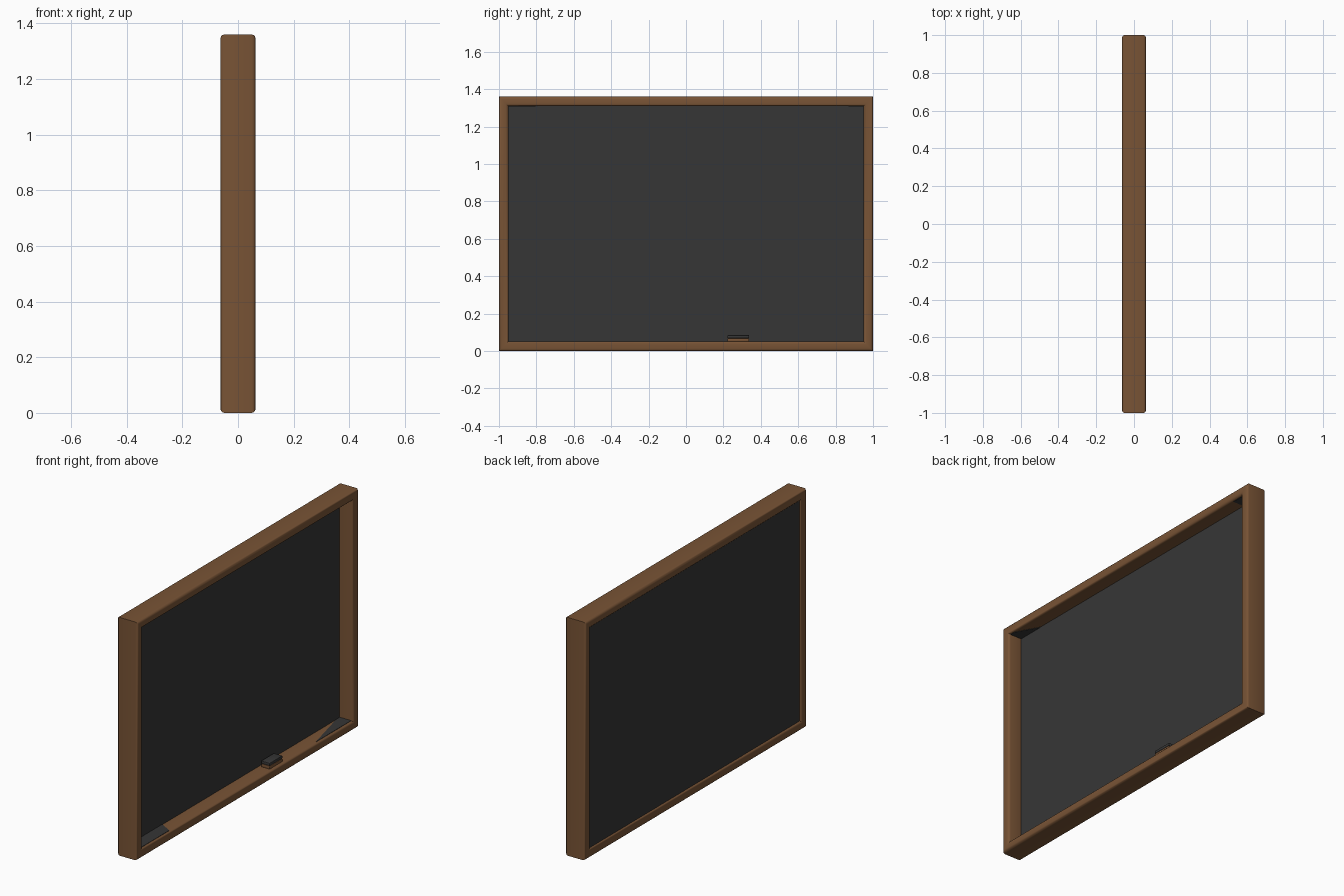
import bpy, bmesh, math

if "Cube" in bpy.data.objects:
    bpy.data.objects.remove(bpy.data.objects["Cube"], do_unlink=True)

HALF_W, HALF_H, HALF_D = 1.0, 0.68, 0.063   # y, z and x half sizes
RAIL = 0.05                                 # width of the frame rails
ROUND = 0.014                               # rounding of the rail edges
FACE_X, BACK_X = -0.023, -0.052             # writing panel front and back


def material(name, colour):
    mat = bpy.data.materials.new(name)
    mat.use_nodes = True
    mat.diffuse_color = (*colour, 1)
    mat.node_tree.nodes["Principled BSDF"].inputs["Base Color"].default_value = (*colour, 1)
    return mat


wood = material("brown wood", (0.19, 0.088, 0.036))
slate = material("dark slate", (0.037, 0.037, 0.037))


def finish(name, bm, mat):
    bmesh.ops.recalc_face_normals(bm, faces=bm.faces[:])
    mesh = bpy.data.meshes.new(name)
    bm.to_mesh(mesh)
    bm.free()
    mesh.materials.append(mat)
    mesh.shade_smooth()
    mesh.set_sharp_from_angle(angle=math.radians(40))
    obj = bpy.data.objects.new(name, mesh)
    bpy.context.collection.objects.link(obj)
    return obj


def box(name, low, high, mat, bevel=0):
    bm = bmesh.new()
    bmesh.ops.create_cube(bm, size=1)
    for v in bm.verts:
        v.co = [a + (c + 0.5) * (b - a) for a, b, c in zip(low, high, v.co)]
    if bevel:
        bmesh.ops.bevel(bm, geom=bm.edges[:], offset=bevel, segments=2,
                        profile=0.5, affect='EDGES')
    return finish(name, bm, mat)


# Mitred frame: a rounded rail profile carried round the four corners
profile = []
for i, (sd, sx) in enumerate([(1, 1), (-1, 1), (-1, -1), (1, -1)]):
    for step in range(4):
        a = math.radians(90 * i + 30 * step)
        d = RAIL / 2 + sd * (RAIL / 2 - ROUND) + ROUND * math.cos(a)
        x = sx * (HALF_D - ROUND) + ROUND * math.sin(a)
        profile.append((d, x))

bm = bmesh.new()
rings = [[bm.verts.new((x, sy * (HALF_W - d), HALF_H + sz * (HALF_H - d)))
          for d, x in profile]
         for sy, sz in [(-1, -1), (1, -1), (1, 1), (-1, 1)]]
for k in range(4):
    a, b = rings[k], rings[(k + 1) % 4]
    for j in range(len(profile)):
        n = (j + 1) % len(profile)
        bm.faces.new((a[j], a[n], b[n], b[j]))
finish("frame", bm, wood)

# Writing panel, set deep from the front and shallow from the back
box("writing_panel", (BACK_X, RAIL - HALF_W, RAIL),
    (FACE_X, HALF_W - RAIL, 2 * HALF_H - RAIL), slate)


# Thin dark corner plates on the inside of the top and bottom rails
def corner_plate(name, side, top, front_len, back_len):
    end = HALF_W - RAIL
    z = 2 * HALF_H - RAIL if top else RAIL
    inward = -0.002 if top else 0.002
    lip = HALF_D - ROUND
    outline = [(FACE_X, end), (lip, end), (lip, end - front_len), (FACE_X, end - back_len)]
    bm = bmesh.new()
    face = bm.faces.new([bm.verts.new((x, side * y, z)) for x, y in outline])
    grown = bmesh.ops.extrude_face_region(bm, geom=[face])
    for g in grown["geom"]:
        if isinstance(g, bmesh.types.BMVert):
            g.co.z += inward
    finish(name, bm, slate)


corner_plate("lower_plate_near", -1, False, 0.26, 0.3)
corner_plate("lower_plate_far", 1, False, 0.32, 0.03)
corner_plate("upper_plate_near", -1, True, 0.03, 0.16)
corner_plate("upper_plate_far", 1, True, 0.08, 0.08)

# Eraser resting on the lower rail
box("eraser_base", (-0.01, 0.222, RAIL), (0.045, 0.338, 0.068), wood, 0.003)
box("eraser_top", (-0.01, 0.222, 0.068), (0.045, 0.338, 0.085), slate, 0.004)
